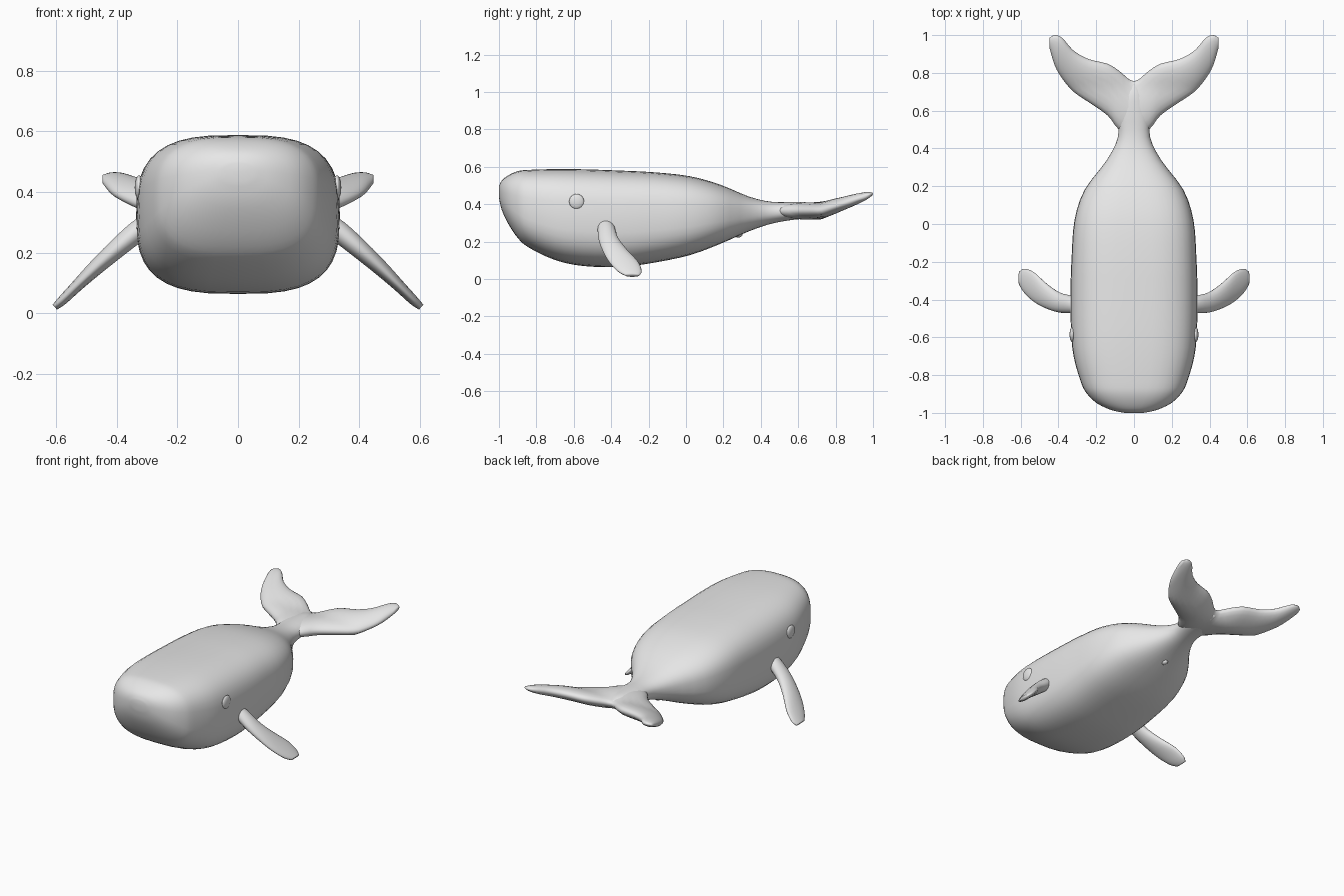
import bpy, bmesh, math
from mathutils import Vector

if "Cube" in bpy.data.objects:
    bpy.data.objects.remove(bpy.data.objects["Cube"])

grey = bpy.data.materials.new("whale grey")
grey.diffuse_color = (0.8, 0.8, 0.8, 1)
grey.use_nodes = True
grey.node_tree.nodes["Principled BSDF"].inputs["Base Color"].default_value = grey.diffuse_color


def finish(obj):
    obj.data.materials.append(grey)
    for p in obj.data.polygons:
        p.use_smooth = True
    return obj


def refine(rows, steps):
    """Smoothly interpolate a list of cross-section rows."""
    out = []
    for i in range(len(rows) - 1):
        a, b, c, d = (rows[max(0, min(len(rows) - 1, i + k))] for k in (-1, 0, 1, 2))
        for s in range(steps):
            t = s / steps
            out.append([0.5 * (2 * q + (r - p) * t + (2 * p - 5 * q + 4 * r - w) * t * t
                               + (3 * q - p - 3 * r + w) * t ** 3)
                        for p, q, r, w in zip(a, b, c, d)])
    return out + [list(rows[-1])]


def oval(count, power=2.0):
    """Unit rounded-square outline."""
    pts = []
    for i in range(count):
        a = 2 * math.pi * i / count
        c, s = math.cos(a), math.sin(a)
        pts.append((math.copysign(abs(c) ** (2 / power), c),
                    math.copysign(abs(s) ** (2 / power), s)))
    return pts


def loft(name, rings):
    bm = bmesh.new()
    loops = [[bm.verts.new(p) for p in ring] for ring in rings]
    n = len(loops[0])
    for a, b in zip(loops, loops[1:]):
        for i in range(n):
            j = (i + 1) % n
            bm.faces.new((a[i], a[j], b[j], b[i]))
    # close both ends with a fan
    for ring in (loops[0], loops[-1]):
        mid = bm.verts.new(sum((v.co for v in ring), Vector()) / n)
        for i in range(n):
            bm.faces.new((ring[i], ring[(i + 1) % n], mid))
    bmesh.ops.recalc_face_normals(bm, faces=bm.faces)
    mesh = bpy.data.meshes.new(name)
    bm.to_mesh(mesh)
    bm.free()
    obj = bpy.data.objects.new(name, mesh)
    bpy.context.collection.objects.link(obj)
    return finish(obj)


# Body: y, half width, bottom z, top z, squareness
body_rows = [
    (-1.0, 0.05, 0.435, 0.495, 2.2), (-0.985, 0.12, 0.37, 0.527, 2.4),
    (-0.95, 0.195, 0.295, 0.555, 2.6), (-0.90, 0.248, 0.22, 0.577, 2.8),
    (-0.84, 0.28, 0.168, 0.584, 2.9), (-0.70, 0.32, 0.102, 0.588, 3.0),
    (-0.55, 0.334, 0.070, 0.587, 3.0), (-0.35, 0.336, 0.065, 0.58, 3.0),
    (-0.17, 0.33, 0.088, 0.571, 3.0), (0.02, 0.315, 0.128, 0.55, 2.9),
    (0.18, 0.262, 0.187, 0.506, 2.7), (0.34, 0.143, 0.257, 0.44, 2.4),
    (0.46, 0.085, 0.297, 0.413, 2.2), (0.58, 0.085, 0.318, 0.412, 2.2),
    (0.68, 0.06, 0.325, 0.408, 2.1), (0.74, 0.02, 0.345, 0.39, 2.0)]
loft("body", [[(w * c, y, (lo + hi) / 2 + (hi - lo) / 2 * s) for c, s in oval(40, n)]
              for y, w, lo, hi, n in refine(body_rows, 3)])

# Tail flukes: x, front y, rear y, half thickness
half = [(0.08, 0.50, 0.812, 0.046), (0.14, 0.575, 0.848, 0.046),
        (0.24, 0.645, 0.873, 0.043), (0.32, 0.70, 0.918, 0.038),
        (0.38, 0.77, 0.985, 0.031), (0.42, 0.84, 1.0, 0.023),
        (0.448, 0.935, 0.985, 0.010)]
fluke_rows = [(-x, a, b, t) for x, a, b, t in reversed(half)] + [(0, 0.46, 0.755, 0.044)] + half


def fluke_z(y):
    return 0.364 + 0.33 * max(0.0, y - 0.72)


rings = []
for x, a, b, t in refine(fluke_rows, 3):
    ring = []
    for c, s in oval(20):
        y = (a + b) / 2 + (b - a) / 2 * c
        ring.append((x, y, fluke_z(y) + t * s))
    rings.append(ring)
loft("tail_flukes", rings)

# Side flippers: x, front y, rear y, centre z, half thickness
flipper_rows = [
    (0.27, -0.47, -0.40, 0.315, 0.034), (0.33, -0.472, -0.38, 0.272, 0.036),
    (0.40, -0.468, -0.36, 0.213, 0.032), (0.47, -0.445, -0.31, 0.150, 0.026),
    (0.53, -0.412, -0.255, 0.092, 0.020), (0.58, -0.365, -0.237, 0.042, 0.016),
    (0.605, -0.325, -0.25, 0.020, 0.011)]
for side, label in ((1, "right"), (-1, "left")):
    loft(label + "_flipper",
         [[(side * (x + 0.68 * t * s), (a + b) / 2 + (b - a) / 2 * c, z + 0.73 * t * s)
           for c, s in oval(18)] for x, a, b, z, t in refine(flipper_rows, 3)])


def knob(name, loc, size):
    bpy.ops.mesh.primitive_uv_sphere_add(segments=20, ring_count=12, location=loc)
    obj = bpy.context.object
    obj.name = name
    obj.scale = size
    finish(obj)


# Eyes and the small bump under the tail
for side, label in ((1, "right"), (-1, "left")):
    knob(label + "_eye", (side * 0.327, -0.585, 0.415), (0.014, 0.04, 0.04))
knob("belly_bump", (0, 0.28, 0.238), (0.018, 0.022, 0.016))
